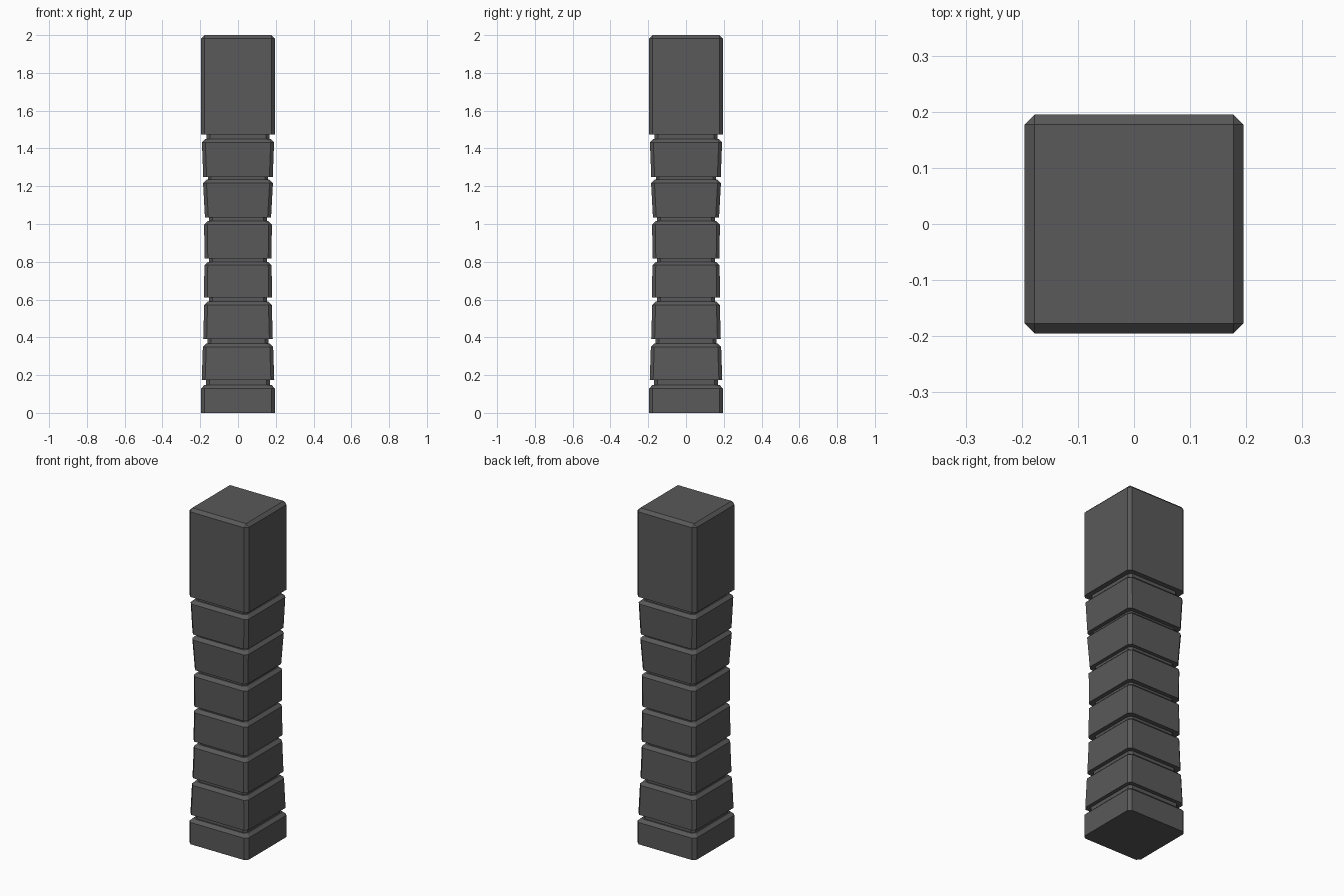
import bpy, bmesh

cube = bpy.data.objects.get("Cube")
if cube:
    bpy.data.objects.remove(cube, do_unlink=True)

stone = bpy.data.materials.new("dark grey stone")
stone.use_nodes = True
colour = (0.1, 0.1, 0.1, 1)
stone.diffuse_color = colour
stone.node_tree.nodes["Principled BSDF"].inputs["Base Color"].default_value = colour

CHAMFER = 0.018

# Blocks from the ground up: bottom z, top z, bottom half width, top half width
BLOCKS = [
    (0.0, 0.148, 0.195, 0.195),
    (0.175, 0.368, 0.192, 0.186),
    (0.392, 0.59, 0.184, 0.179),
    (0.61, 0.8, 0.18, 0.178),
    (0.8, 1.015, 0.178, 0.179),
    (1.035, 1.235, 0.175, 0.185),
    (1.25, 1.45, 0.184, 0.191),
    (1.475, 2.0, 0.195, 0.195),
]
BLOCKS[4] = (0.818,) + BLOCKS[4][1:]


def ring(bm, half, z):
    """Square ring of vertices with cut corners."""
    c = half - CHAMFER
    pts = [(half, -c), (half, c), (c, half), (-c, half),
           (-half, c), (-half, -c), (-c, -half), (c, -half)]
    return [bm.verts.new((x, y, z)) for x, y in pts]


# Side profile: tapered block, bevelled shoulder, recessed joint
profile = []
for i, (z0, z1, w0, w1) in enumerate(BLOCKS):
    profile += [(w0, z0), (w1, z1 - CHAMFER), (w1 - CHAMFER, z1)]
    if i < len(BLOCKS) - 1:
        joint = w1 - 0.025
        profile += [(joint, z1), (joint, BLOCKS[i + 1][0])]

# Loft the profile around the square plan
bm = bmesh.new()
rings = [ring(bm, half, z) for half, z in profile]
for low, high in zip(rings, rings[1:]):
    for k in range(len(low)):
        n = (k + 1) % len(low)
        bm.faces.new((low[k], low[n], high[n], high[k]))
bm.faces.new(rings[0][::-1])

# Flat cap with square corners
cap = bm.faces.new(rings[-1])
top = rings[-1]
for a, b in ((1, 2), (3, 4), (5, 6), (7, 0)):
    s = BLOCKS[-1][3] - CHAMFER
    mid = (top[a].co + top[b].co) / 2
    corner = (s if mid.x > 0 else -s, s if mid.y > 0 else -s, BLOCKS[-1][1])
    top[a].co = top[b].co = corner
bmesh.ops.remove_doubles(bm, verts=top, dist=0.0001)
bmesh.ops.recalc_face_normals(bm, faces=bm.faces)

mesh = bpy.data.meshes.new("block_pillar")
bm.to_mesh(mesh)
bm.free()
mesh.materials.append(stone)
pillar = bpy.data.objects.new("block_pillar", mesh)
bpy.context.collection.objects.link(pillar)
